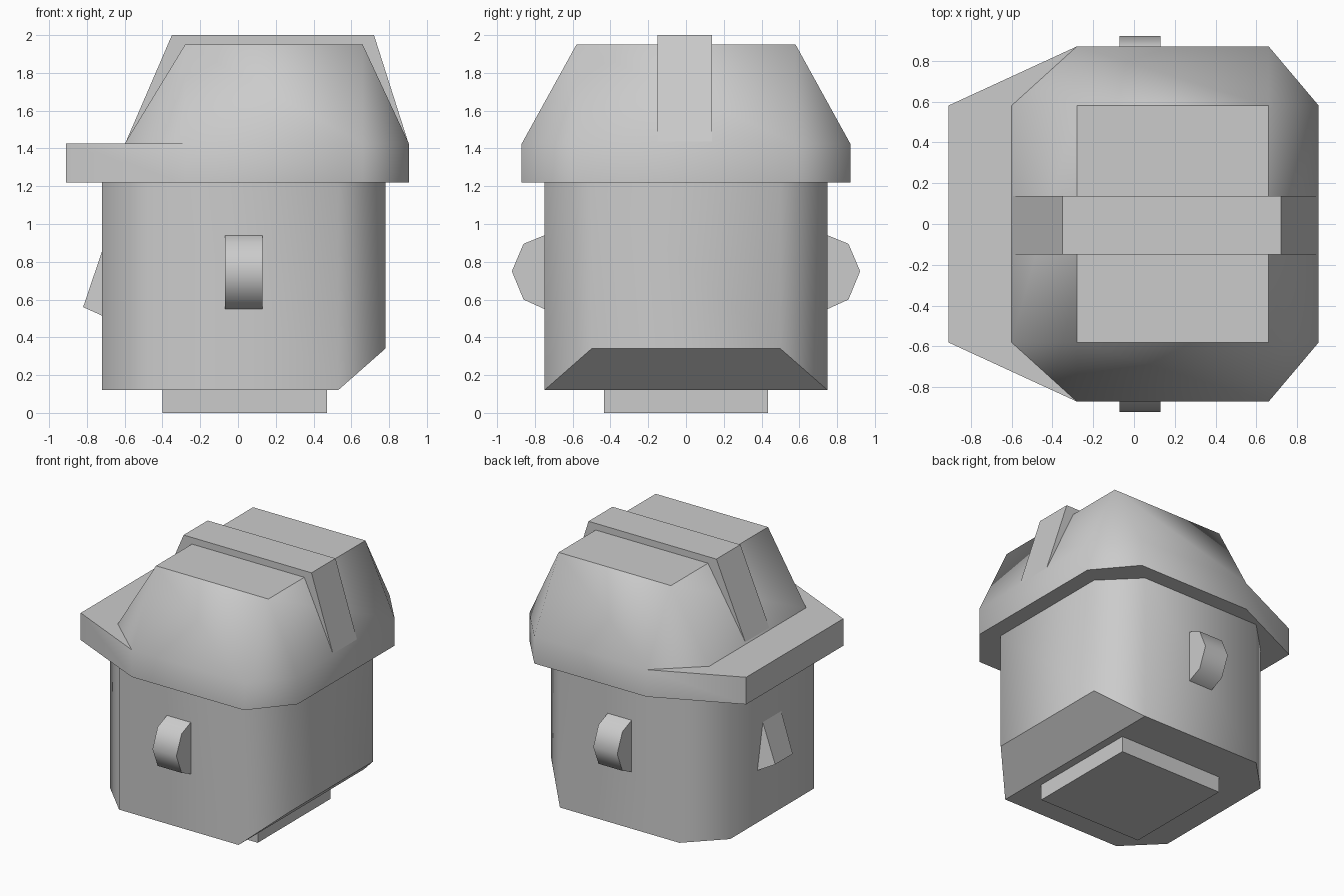
import bpy, bmesh, math

cube = bpy.data.objects.get("Cube")
if cube:
    bpy.data.objects.remove(cube, do_unlink=True)

GREY = (0.6, 0.6, 0.6, 1.0)
grey = bpy.data.materials.new("plain grey")
grey.use_nodes = True
grey.diffuse_color = GREY
grey.node_tree.nodes["Principled BSDF"].inputs["Base Color"].default_value = GREY


def finish(name, bm, angle=52):
    bmesh.ops.recalc_face_normals(bm, faces=bm.faces)
    mesh = bpy.data.meshes.new(name)
    bm.to_mesh(mesh)
    bm.free()
    mesh.materials.append(grey)
    obj = bpy.data.objects.new(name, mesh)
    bpy.context.collection.objects.link(obj)
    bpy.ops.object.select_all(action='DESELECT')
    obj.select_set(True)
    bpy.context.view_layer.objects.active = obj
    bpy.ops.object.shade_smooth_by_angle(angle=math.radians(angle))
    return obj


def ring(bm, points, z):
    return [bm.verts.new((x, y, z)) for x, y in points]


def bridge(bm, a, b):
    for i in range(len(a)):
        j = (i + 1) % len(a)
        bm.faces.new((a[i], a[j], b[j], b[i]))


def mirrored(half):
    """Close an outline given on the +y side by reflecting it in y."""
    return half + [(x, -y) for x, y in reversed(half)]


def extrude_y(name, profile, y0, y1, angle=52):
    """Prism from an x-z or similar profile along y."""
    bm = bmesh.new()
    a = [bm.verts.new((x, y0, z)) for x, z in profile]
    b = [bm.verts.new((x, y1, z)) for x, z in profile]
    bridge(bm, a, b)
    bm.faces.new(a)
    bm.faces.new(b)
    return finish(name, bm, angle)


# Body: eight-sided block with a sloped cut under the +x side
bm = bmesh.new()
outline = mirrored([(-0.72, 0.5), (-0.47, 0.75), (0.53, 0.75), (0.78, 0.5)])
low, high = ring(bm, outline, 0.12), ring(bm, outline, 1.22)
bridge(bm, low, high)
bm.faces.new(low)
bm.faces.new(high)
cut = bmesh.ops.bisect_plane(bm, geom=bm.verts[:] + bm.edges[:] + bm.faces[:], dist=0.0005,
                             plane_co=(0.53, 0, 0.12), plane_no=(0.22, 0, -0.25),
                             clear_outer=True)
rim = [e for e in bm.edges if e.is_boundary]
slope = bmesh.ops.contextual_create(bm, geom=rim)["faces"]
for face in slope:
    for edge in face.edges:
        edge.smooth = False
finish("body", bm)

# Foot plug under the body
extrude_y("foot_plug", [(-0.40, 0), (0.47, 0), (0.47, 0.14), (-0.40, 0.14)], -0.435, 0.435, 30)

# Helmet: brim with a long visor on -x, and a tapered dome
bm = bmesh.new()
brim = mirrored([(-0.91, 0.58), (-0.28, 0.87), (0.66, 0.87), (0.905, 0.58)])
low, high = ring(bm, brim, 1.22), ring(bm, brim, 1.425)
bridge(bm, low, high)
bm.faces.new(low)
inner = ring(bm, [(-0.60, 0.58), (-0.60, -0.58)], 1.425)
bm.faces.new((high[0], high[1], inner[0]))
bm.faces.new((high[0], inner[0], inner[1], high[7]))
bm.faces.new((high[7], inner[1], high[6]))
top = ring(bm, mirrored([(-0.28, 0.58), (0.66, 0.58)]), 1.95)
base = [inner[0]] + high[1:7] + [inner[1]]
for k in range(4):
    a, b = base[2 * k], base[2 * k + 1]
    bm.faces.new((a, b, top[k]))
    bm.faces.new((b, base[(2 * k + 2) % 8], top[(k + 1) % 4], top[k]))
bm.faces.new(top)
finish("helmet", bm)

# Crest strip across the dome
extrude_y("helmet_crest", [(-0.60, 1.42), (-0.35, 2.0), (0.72, 2.0), (0.905, 1.42)],
          -0.15, 0.137)

# Ear knobs on both sides
for side, name in ((-1, "front_ear"), (1, "back_ear")):
    bm = bmesh.new()
    profile = [(0.74, 0.945), (0.75, 0.94), (0.86, 0.895), (0.922, 0.75), (0.86, 0.6),
               (0.75, 0.55), (0.74, 0.546)]
    a = [bm.verts.new((-0.07, side * y, z)) for y, z in profile]
    b = [bm.verts.new((0.13, side * y, z)) for y, z in profile]
    bridge(bm, a, b)
    bm.faces.new(a)
    bm.faces.new(b)
    finish(name, bm)

# Nose: wedge that flares towards its lower edge
bm = bmesh.new()
left, right = [[bm.verts.new((x, s * y, z)) for x, y, z in
                ((-0.72, 0.11, 0.855), (-0.82, 0.105, 0.56), (-0.72, 0.175, 0.515))]
               for s in (1, -1)]
bridge(bm, left, right)
bm.faces.new(left)
bm.faces.new(right)
finish("nose", bm, 40)
